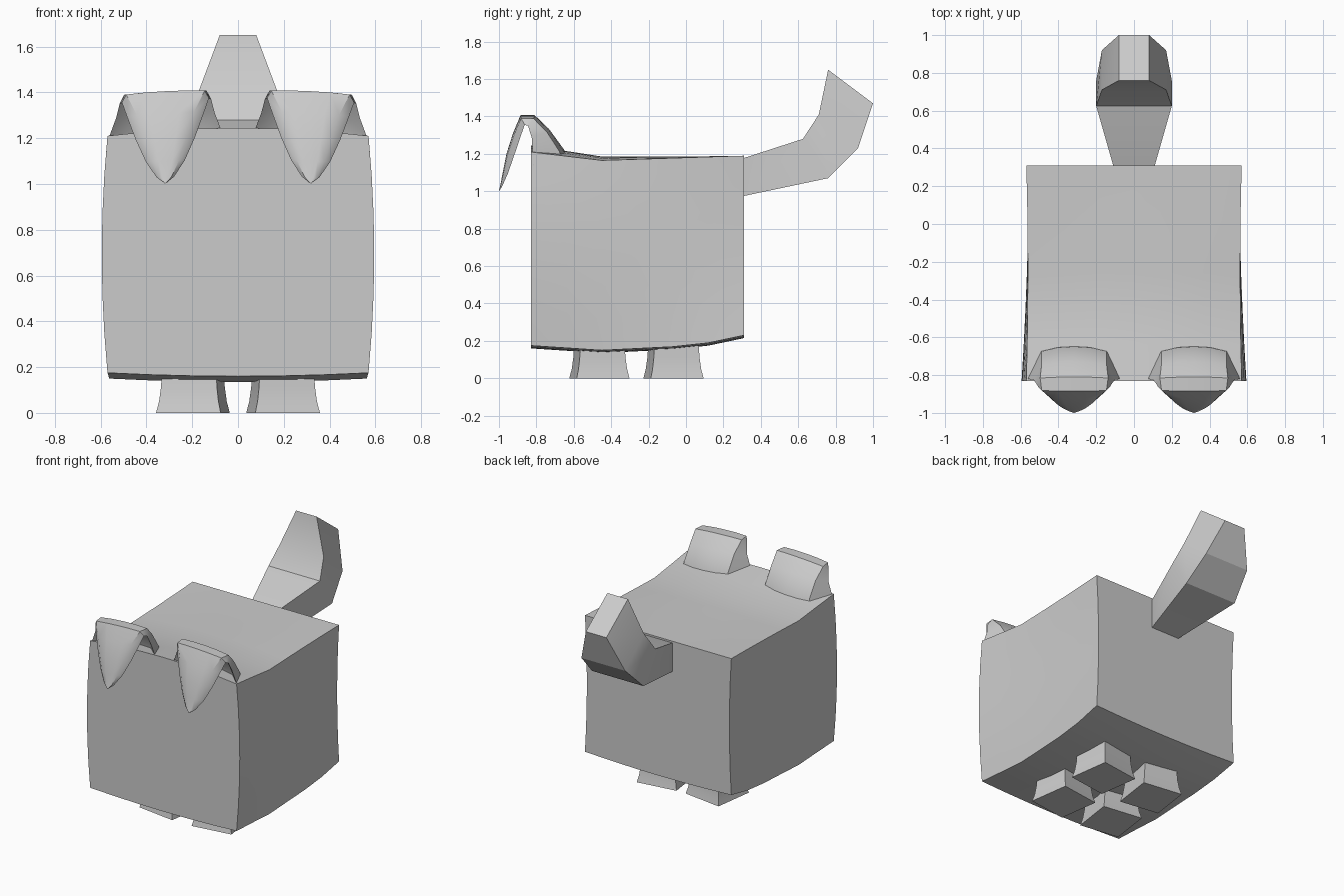
import bpy, bmesh, math
from mathutils import Vector

cube = bpy.data.objects.get("Cube")
if cube:
    bpy.data.objects.remove(cube, do_unlink=True)

grey = bpy.data.materials.new("plain_grey")
grey.use_nodes = True
grey.diffuse_color = (0.6, 0.6, 0.6, 1)
grey.node_tree.nodes["Principled BSDF"].inputs["Base Color"].default_value = (0.6, 0.6, 0.6, 1)


def finish(name, bm, angle=30):
    bmesh.ops.recalc_face_normals(bm, faces=bm.faces)
    mesh = bpy.data.meshes.new(name)
    bm.to_mesh(mesh)
    bm.free()
    ob = bpy.data.objects.new(name, mesh)
    bpy.context.collection.objects.link(ob)
    mesh.materials.append(grey)
    bpy.ops.object.select_all(action='DESELECT')
    ob.select_set(True)
    bpy.context.view_layer.objects.active = ob
    bpy.ops.object.shade_smooth_by_angle(angle=math.radians(angle))
    return ob


def loft(name, rings, angle=30):
    """Skin a list of equal-length point rings, capping both ends."""
    bm = bmesh.new()
    rows = [[bm.verts.new(p) for p in ring] for ring in rings]
    n = len(rows[0])
    for a, b in zip(rows, rows[1:]):
        for i in range(n):
            j = (i + 1) % n
            bm.faces.new((a[i], a[j], b[j], b[i]))
    bm.faces.new(rows[0])
    bm.faces.new(rows[-1])
    bmesh.ops.remove_doubles(bm, verts=bm.verts, dist=0.0005)
    return finish(name, bm, angle)


def ramp(points, x):
    """Piecewise linear lookup."""
    for (x0, y0), (x1, y1) in zip(points, points[1:]):
        if x <= x1:
            return y0 + (y1 - y0) * (x - x0) / (x1 - x0)
    return points[-1][1]


# Body: a box with gently bowed faces
FRONT, BACK = -0.83, 0.31
top_line = [(FRONT, 1.21), (-0.45, 1.165), (BACK, 1.19)]
low_line = [(FRONT, 0.175), (-0.45, 0.15), (0.05, 0.175), (BACK, 0.23)]
bm = bmesh.new()
bmesh.ops.create_cube(bm, size=2)
bmesh.ops.subdivide_edges(bm, edges=bm.edges, cuts=5, use_grid_fill=True)
for v in bm.verts:
    a, b, c = v.co
    y = FRONT + (BACK - FRONT) * (b + 1) / 2
    crown = 1 - a * a
    lo = ramp(low_line, y) - 0.015 * crown
    hi = ramp(top_line, y) + 0.035 * crown * max(0, -b * 0.5 + 0.5) ** 1.3
    bulge = (1 - c * c) * (0.005 - 0.02 * b)
    width = 0.57 - 0.008 * (1 - b * b) + bulge
    v.co = Vector((a * width, y, lo + (hi - lo) * (c + 1) / 2))
finish("body", bm)

# Tail: square section bending upward, as (lower point, upper point, half width)
tail = [((0.28, 0.965), (0.28, 1.165), 0.10),
        ((0.31, 0.975), (0.31, 1.178), 0.11),
        ((0.76, 1.07), (0.625, 1.28), 0.20),
        ((0.92, 1.23), (0.71, 1.41), 0.17),
        ((1.0, 1.47), (0.76, 1.65), 0.08)]
loft("tail", [[(-w, *lo), (w, *lo), (w, *hi), (-w, *hi)] for lo, hi, w in tail], 25)

# Ears: folded shells, as (outer y z, edge y z, half width, corner position)
ear = [(-0.64, 1.15, -0.815, 1.15, 0.26, 0.70),
       (-0.65, 1.22, -0.82, 1.22, 0.245, 0.70),
       (-0.73, 1.33, -0.825, 1.30, 0.215, 0.80),
       (-0.81, 1.405, -0.845, 1.36, 0.20, 0.90),
       (-0.885, 1.405, -0.862, 1.365, 0.19, 0.90),
       (-0.925, 1.31, -0.885, 1.30, 0.167, 0.75),
       (-0.96, 1.20, -0.918, 1.20, 0.13, 0.70),
       (-0.98, 1.10, -0.952, 1.10, 0.085, 0.70),
       (-0.993, 1.03, -0.982, 1.03, 0.038, 0.70),
       (-1.0, 1.003, -0.997, 1.003, 0.003, 0.70)]


def ear_ring(side, oy, oz, ey, ez, w, k):
    shape = [(-1, 0), (-k, 0.85), (-k / 2, 0.97), (0, 1), (k / 2, 0.97), (k, 0.85),
             (1, 0), (k * 0.85, 0.55), (0, 0.7), (-k * 0.85, 0.55)]
    return [(side * (0.317 + t * w), ey + (oy - ey) * d,
             ez + (oz - ez) * d - 0.05 * t * w) for t, d in shape]


# Legs: flared square stumps, turned slightly outward
def leg(name, side, y):
    rings = []
    for z, s in ((0, 0.285), (0.05, 0.262), (0.11, 0.247), (0.21, 0.236)):
        ring = []
        for i in range(4):
            a = math.radians(45 + 90 * i + 8)
            r = s / math.sqrt(2)
            ring.append((side * (0.197 + r * math.cos(a)), y + r * math.sin(a), z))
        rings.append(ring)
    loft(name, rings)


for label, side in (("left", 1), ("right", -1)):
    loft(label + "_ear", [ear_ring(side, *s) for s in ear], 40)
    leg(label + "_front_leg", side, -0.463)
    leg(label + "_back_leg", side, -0.067)
